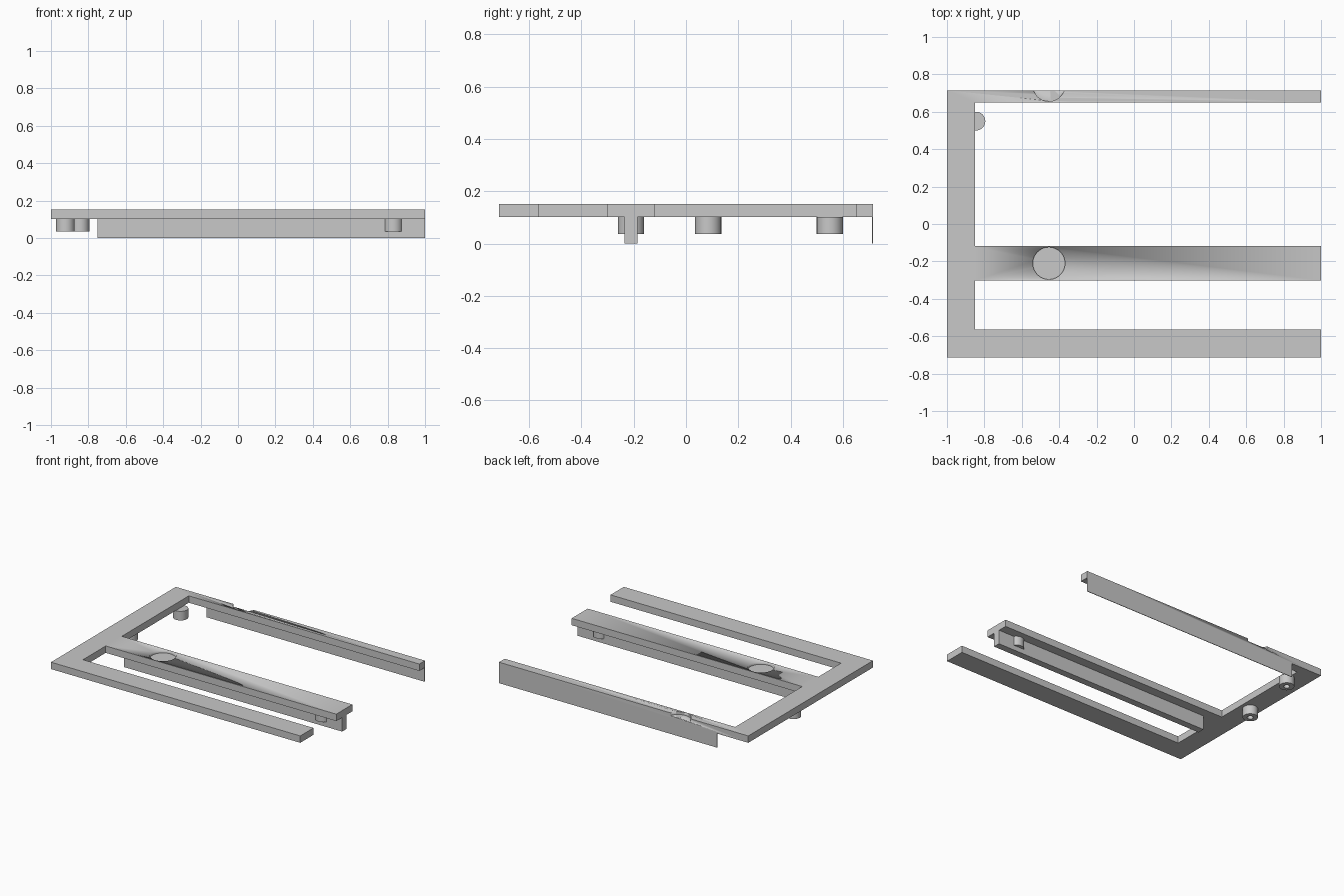
import bpy, bmesh, math

if "Cube" in bpy.data.objects:
    bpy.data.objects.remove(bpy.data.objects["Cube"])

grey = bpy.data.materials.new("plain_grey")
grey.diffuse_color = (0.58, 0.58, 0.58, 1)
grey.use_nodes = True
grey.node_tree.nodes["Principled BSDF"].inputs["Base Color"].default_value = grey.diffuse_color


def finish(name, bm):
    """Turn a bmesh into a grey object with sharp-edged smooth shading."""
    bmesh.ops.recalc_face_normals(bm, faces=bm.faces)
    mesh = bpy.data.meshes.new(name)
    bm.to_mesh(mesh)
    bm.free()
    mesh.materials.append(grey)
    obj = bpy.data.objects.new(name, mesh)
    bpy.context.collection.objects.link(obj)
    bpy.ops.object.select_all(action='DESELECT')
    obj.select_set(True)
    bpy.context.view_layer.objects.active = obj
    bpy.ops.object.shade_smooth_by_angle(angle=math.radians(30))
    return obj


def slab(name, outline, z0, z1):
    """Extrude a flat outline from z0 to z1."""
    bm = bmesh.new()
    face = bm.faces.new([bm.verts.new((x, y, z0)) for x, y in outline])
    ext = bmesh.ops.extrude_face_region(bm, geom=[face])
    top = [v for v in ext["geom"] if isinstance(v, bmesh.types.BMVert)]
    bmesh.ops.translate(bm, verts=top, vec=(0, 0, z1 - z0))
    return finish(name, bm)


def box(name, x0, x1, y0, y1, z0, z1):
    return slab(name, [(x0, y0), (x1, y0), (x1, y1), (x0, y1)], z0, z1)


def lathe(name, x, y, profile, steps=48):
    """Spin an (r, z) profile round the vertical axis at x, y."""
    bm = bmesh.new()
    verts = [bm.verts.new((x + r, y, z)) for r, z in profile]
    edges = [bm.edges.new(pair) for pair in zip(verts, verts[1:])]
    bmesh.ops.spin(bm, geom=verts + edges, cent=(x, y, 0), axis=(0, 0, 1),
                   angle=math.tau, steps=steps)
    bmesh.ops.remove_doubles(bm, verts=bm.verts, dist=1e-5)
    return finish(name, bm)


# Frame plate: left bar with three arms reaching right
Y = 0.715
BAR = -0.85
plate = slab("frame_plate", [
    (-1, -Y), (1, -Y), (1, -0.563), (BAR, -0.563),
    (BAR, -0.302), (1, -0.302), (1, -0.118), (BAR, -0.118),
    (BAR, 0.65), (1, 0.65), (1, Y), (-1, Y)], 0.102, 0.152)

# Shallow round recesses, the rear one cut open by the back edge
for cy in (-0.21, 0.742):
    cutter = lathe("recess_cutter", -0.455, cy,
                   [(0, 0.132), (0.086, 0.132), (0.086, 0.2), (0, 0.2)])
    cutter.hide_render = True
    mod = plate.modifiers.new("recess", 'BOOLEAN')
    mod.operation, mod.solver, mod.object = 'DIFFERENCE', 'EXACT', cutter
    bpy.context.view_layer.objects.active = plate
    bpy.ops.object.modifier_apply(modifier=mod.name)
    bpy.data.objects.remove(cutter)

# Ribs below the middle and back arms
box("middle_rib", -0.75, 1, -0.235, -0.185, 0, 0.102)
box("back_rib", -0.75, 1, Y - 0.004, Y, 0, 0.102)

# Hollow pegs below the left bar
hollow = [(0, 0.102), (0.05, 0.102), (0.05, 0.036),
          (0.02, 0.036), (0.02, 0.09), (0, 0.09)]
lathe("middle_peg", -0.923, 0.085, hollow)
lathe("back_peg", -0.845, 0.55, hollow)

# Solid peg crossing the middle rib
lathe("rib_peg", 0.83, -0.21,
      [(0, 0.102), (0.05, 0.102), (0.05, 0.036), (0, 0.036)])
